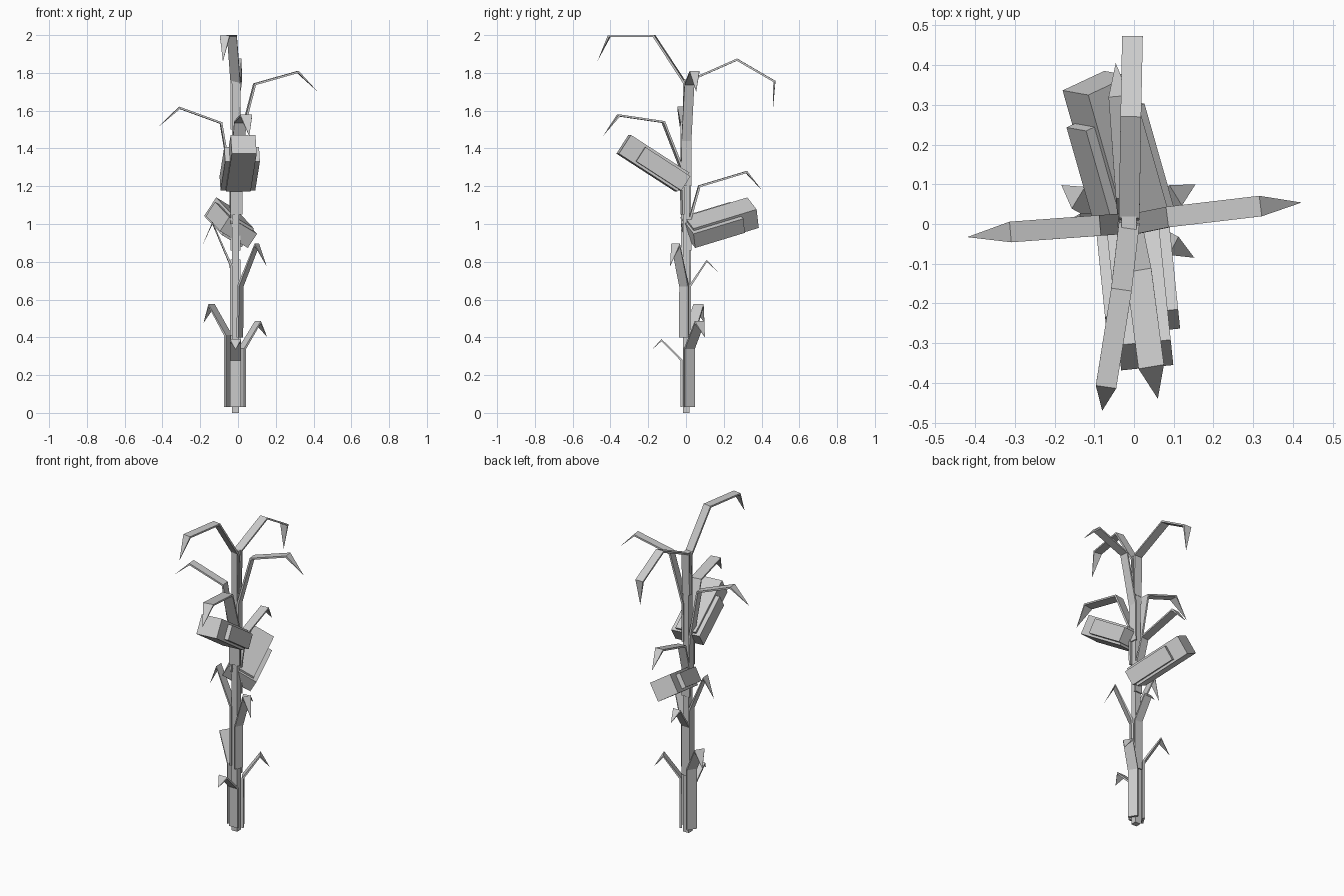
import bpy, bmesh
from mathutils import Vector, Matrix
from math import sin, cos, radians

if "Cube" in bpy.data.objects:
    bpy.data.objects.remove(bpy.data.objects["Cube"])

UP = Vector((0, 0, 1))
CX = -0.013  # stalk centre in x


def finish(bm, name):
    bmesh.ops.recalc_face_normals(bm, faces=bm.faces)
    me = bpy.data.meshes.new(name)
    bm.to_mesh(me)
    bm.free()
    ob = bpy.data.objects.new(name, me)
    bpy.context.collection.objects.link(ob)
    return ob


def box(bm, size, matrix):
    bmesh.ops.create_cube(bm, size=1, matrix=matrix @ Matrix.Diagonal((*size, 1)))


def leaf(name, points, width=0.052, thick=0.012):
    """Bent strip with a rectangular section, closing to a pointed tip."""
    pts = [Vector(p) for p in points]
    head = pts[-1] - pts[0]
    head.z = 0
    side = head.normalized().cross(UP)
    bm = bmesh.new()
    rings = []
    for i, p in enumerate(pts[:-1]):
        ahead = (pts[i + 1] - p).normalized()
        back = (p - pts[i - 1]).normalized() if i else ahead
        n = side.cross((ahead + back).normalized())
        rings.append([bm.verts.new(p + side * a * width / 2 + n * b * thick / 2)
                      for a, b in ((-1, -1), (1, -1), (1, 1), (-1, 1))])
    bm.faces.new(rings[0])
    tip = bm.verts.new(pts[-1])
    for r, s in zip(rings, rings[1:]):
        for k in range(4):
            j = (k + 1) % 4
            bm.faces.new((r[k], r[j], s[j], s[k]))
    for k in range(4):
        bm.faces.new((rings[-1][k], rings[-1][(k + 1) % 4], tip))
    finish(bm, name)


def cob(name, start, end, roll=0):
    """Long core box sticking out of a wider, flatter husk box."""
    start, end = Vector(start), Vector(end)
    d = (end - start).normalized()
    length = (end - start).length
    s0 = d.cross(UP).normalized()
    u0 = s0.cross(d)
    r = radians(roll)
    side, up = s0 * cos(r) - u0 * sin(r), u0 * cos(r) + s0 * sin(r)
    rot = Matrix((side, d, up)).transposed().to_4x4()
    for part, size, at in (("core", (0.132, length - 0.012, 0.118), (length + 0.012) / 2),
                           ("husk", (0.185, 0.285, 0.09), 0.1425)):
        bm = bmesh.new()
        box(bm, size, Matrix.Translation(start + d * at) @ rot)
        finish(bm, name + "_" + part)


# Stalk
bm = bmesh.new()
box(bm, (0.038, 0.036, 1.765), Matrix.Translation((CX, 0.001, 0.8825)))
finish(bm, "stalk")

# Low leaves with sheaths wrapped round the base
leaf("low_leaf_right", [(0.022, 0.018, 0.03), (0.022, 0.018, 0.34),
                        (0.105, 0.072, 0.48), (0.155, 0.1, 0.40)], 0.06)
leaf("low_leaf_left", [(-0.052, 0.018, 0.03), (-0.052, 0.018, 0.41),
                       (-0.14, 0.066, 0.57), (-0.183, 0.098, 0.475)], 0.064)
leaf("low_leaf_front", [(CX, -0.024, 0.03), (CX, -0.024, 0.28),
                        (CX, -0.13, 0.385), (CX, -0.18, 0.335)], 0.06)

# Middle leaves
leaf("mid_leaf_right", [(0.01, -0.01, 0.40), (0.012, -0.01, 0.67),
                        (0.10, -0.055, 0.89), (0.152, -0.085, 0.775)])
leaf("mid_leaf_back", [(CX, 0.02, 0.36), (CX, 0.02, 0.67),
                       (CX, 0.11, 0.805), (CX, 0.17, 0.745)])
leaf("mid_leaf_left", [(-0.036, 0, 0.41), (-0.037, 0, 0.78),
                       (-0.135, 0, 1.005), (-0.192, -0.005, 0.88)])

# Long arching leaves beside the cobs
leaf("arch_leaf_back", [(CX, 0.02, 0.86), (-0.016, 0.022, 1.03), (-0.02, 0.07, 1.2),
                        (-0.038, 0.32, 1.275), (-0.046, 0.405, 1.175)])
leaf("arch_leaf_front", [(-0.01, -0.018, 1.05), (-0.008, -0.022, 1.29), (0.012, -0.12, 1.54),
                         (0.043, -0.357, 1.575), (0.06, -0.44, 1.465)], 0.065)
leaf("arch_leaf_left", [(-0.034, 0, 1.0), (-0.036, 0, 1.22), (-0.09, -0.004, 1.535),
                        (-0.31, -0.02, 1.615), (-0.42, -0.033, 1.515)])
leaf("arch_leaf_right", [(0.008, 0.002, 1.2), (0.01, 0.002, 1.44), (0.088, 0.018, 1.74),
                         (0.317, 0.045, 1.805), (0.422, 0.054, 1.70)])

# Crown leaves
leaf("crown_leaf_front", [(CX, 0.0, 1.5), (CX, -0.005, 1.745), (-0.032, -0.168, 1.994),
                          (-0.07, -0.407, 1.994), (-0.08, -0.47, 1.86)])
leaf("crown_leaf_back", [(CX, 0.015, 1.5), (-0.012, 0.02, 1.76), (-0.008, 0.27, 1.87),
                         (-0.004, 0.468, 1.755), (-0.003, 0.46, 1.60)])

# Cobs
cob("back_cob", (0.003, 0.01, 0.955), (-0.095, 0.355, 1.06), 30)
cob("front_cob", (-0.003, -0.01, 1.215), (0.03, -0.33, 1.422))
